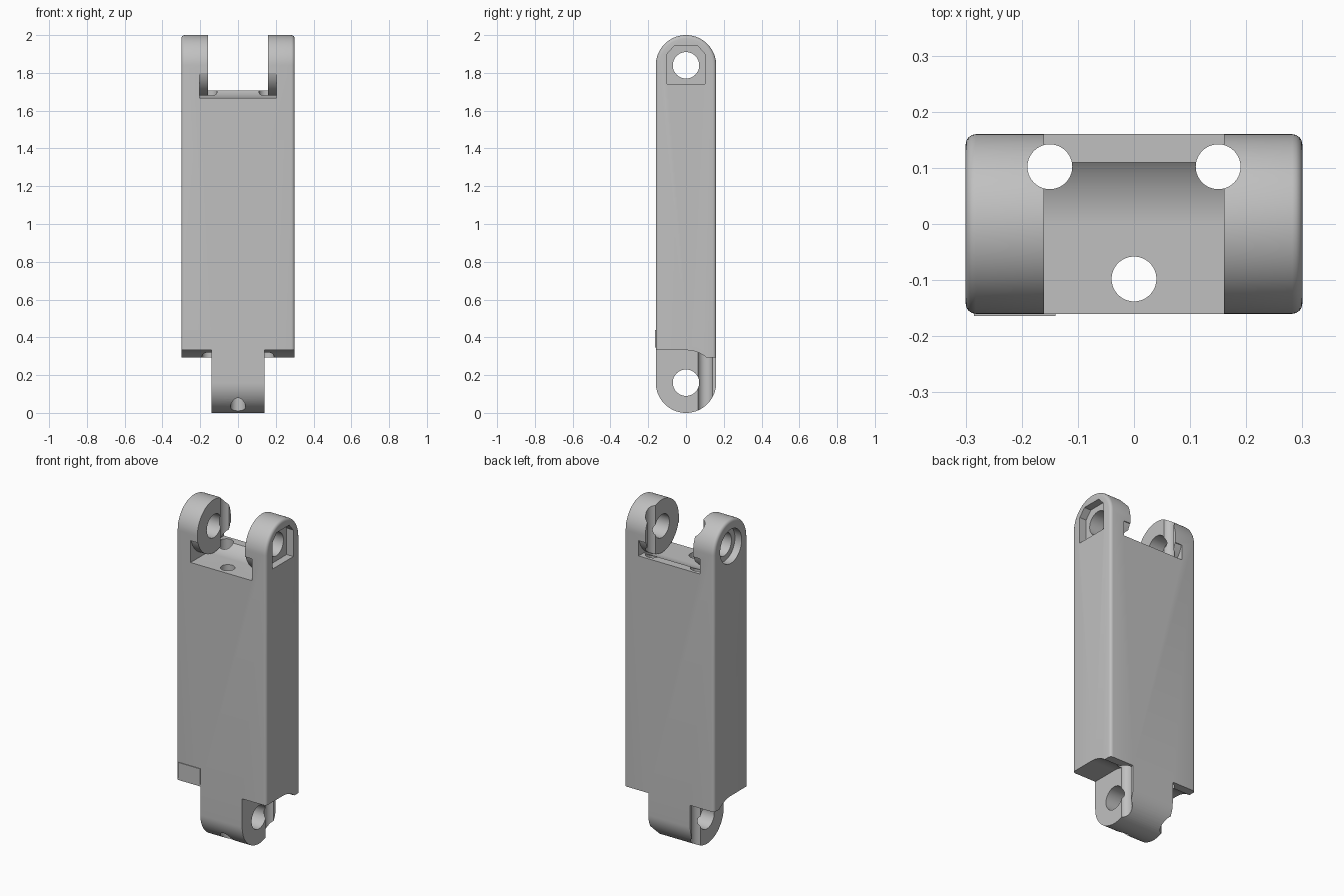
import bpy, bmesh, math

cube = bpy.data.objects.get("Cube")
if cube:
    bpy.data.objects.remove(cube)

grey = bpy.data.materials.new("light grey")
grey.use_nodes = True
colour = (0.53, 0.53, 0.53, 1)
grey.diffuse_color = colour
grey.node_tree.nodes["Principled BSDF"].inputs["Base Color"].default_value = colour

R = 0.16          # half depth, and radius of both rounded ends
LOW, HIGH = R, 2 - R   # heights of the two pin axes
GAP = 0.172       # clearance radius around each pin axis


def arc(cz, r, start, end, n=24):
    """Points (y, z) along an arc about a pin axis, angles in degrees."""
    angles = [math.radians(start + (end - start) * i / n) for i in range(n + 1)]
    return [(r * math.cos(a), cz + r * math.sin(a)) for a in angles]


def extrude(name, profile, x0, x1):
    """Extrude a (y, z) profile along x."""
    bm = bmesh.new()
    face = bm.faces.new([bm.verts.new((x0, y, z)) for y, z in profile])
    out = bmesh.ops.extrude_face_region(bm, geom=[face])
    for v in out["geom"]:
        if isinstance(v, bmesh.types.BMVert):
            v.co.x = x1
    bmesh.ops.recalc_face_normals(bm, faces=bm.faces)
    mesh = bpy.data.meshes.new(name)
    bm.to_mesh(mesh)
    bm.free()
    ob = bpy.data.objects.new(name, mesh)
    bpy.context.collection.objects.link(ob)
    mesh.materials.append(grey)
    return ob


def cut(cutter):
    """Subtract a cutter from the body, then delete it."""
    mod = body.modifiers.new("cut", "BOOLEAN")
    mod.operation, mod.solver, mod.object = "DIFFERENCE", "EXACT", cutter
    bpy.context.view_layer.objects.active = body
    bpy.ops.object.modifier_apply(modifier=mod.name)
    bpy.data.objects.remove(cutter)


def circle(cz, r):
    return arc(cz, r, 0, 360, 48)[:-1]


# Link body: long bar with rounded ends and softened side outlines
body = extrude("link_body", arc(HIGH, R, 0, 180, 40) + arc(LOW, R, 180, 360, 40), -0.3, 0.3)
bm = bmesh.new()
bm.from_mesh(body.data)
rim = [e for e in bm.edges if abs(e.verts[0].co.x - e.verts[1].co.x) < 1e-5]
bmesh.ops.bevel(bm, geom=rim, offset=0.018, segments=4, profile=0.5, affect="EDGES")
bm.to_mesh(body.data)
bm.free()

# Shoulders beside the lower tongue, with a curved clearance
lip = math.degrees(math.acos(0.11 / GAP))
shoulder = [(-0.3, -0.1), (-0.3, LOW + GAP)] + arc(LOW, GAP, 90, lip)
shoulder += [(0.3, shoulder[-1][1]), (0.3, -0.1)]
for x0, x1 in ((-0.4, -0.14), (0.14, 0.4)):
    cut(extrude("shoulder_cutter", shoulder, x0, x1))

# Wide recess below the round bosses of the upper fork
floor = [(-0.3, HIGH - GAP)] + arc(HIGH, GAP, -90, -lip)
floor += [(0.3, floor[-1][1]), (0.3, 1.80)]
boss = arc(HIGH, R, -14.5, -165.5, 40)
cut(extrude("recess_cutter", floor + boss + [(-0.3, 1.80)], -0.205, 0.205))

# Slot between the fork ears
slot = arc(HIGH, 0.165, -180, 0, 40) + [(0.165, 2.2), (-0.165, 2.2)]
cut(extrude("slot_cutter", slot, -0.16, 0.16))

# Pin holes, round counterbore on one ear and nut pocket on the other
for cz in (LOW, HIGH):
    cut(extrude("pin_cutter", circle(cz, 0.07), -0.5, 0.5))
cut(extrude("counterbore_cutter", circle(HIGH, 0.103), -0.5, -0.255))
nut = [(-0.1, 1.74), (0.1, 1.74), (0.1, 1.90), (0.06, 1.945), (-0.06, 1.945), (-0.1, 1.90)]
cut(extrude("nut_cutter", nut, 0.255, 0.5))

# Three long cable holes through the whole height
for x, y in ((-0.15, 0.102), (0.15, 0.102), (0, -0.098)):
    bpy.ops.mesh.primitive_cylinder_add(vertices=40, radius=0.04, depth=3, location=(x, y, 1))
    cut(bpy.context.object)

# Thin raised pad at the lower front corner
pad = extrude("corner_pad", [(-0.164, 0.345), (-0.15, 0.345), (-0.15, 0.44), (-0.164, 0.44)], -0.285, -0.14)

for ob in (body, pad):
    bpy.ops.object.select_all(action="DESELECT")
    ob.select_set(True)
    bpy.context.view_layer.objects.active = ob
    bpy.ops.object.shade_smooth_by_angle(angle=math.radians(30))
    ob.data.materials.clear()
    ob.data.materials.append(grey)
    for p in ob.data.polygons:
        p.material_index = 0
